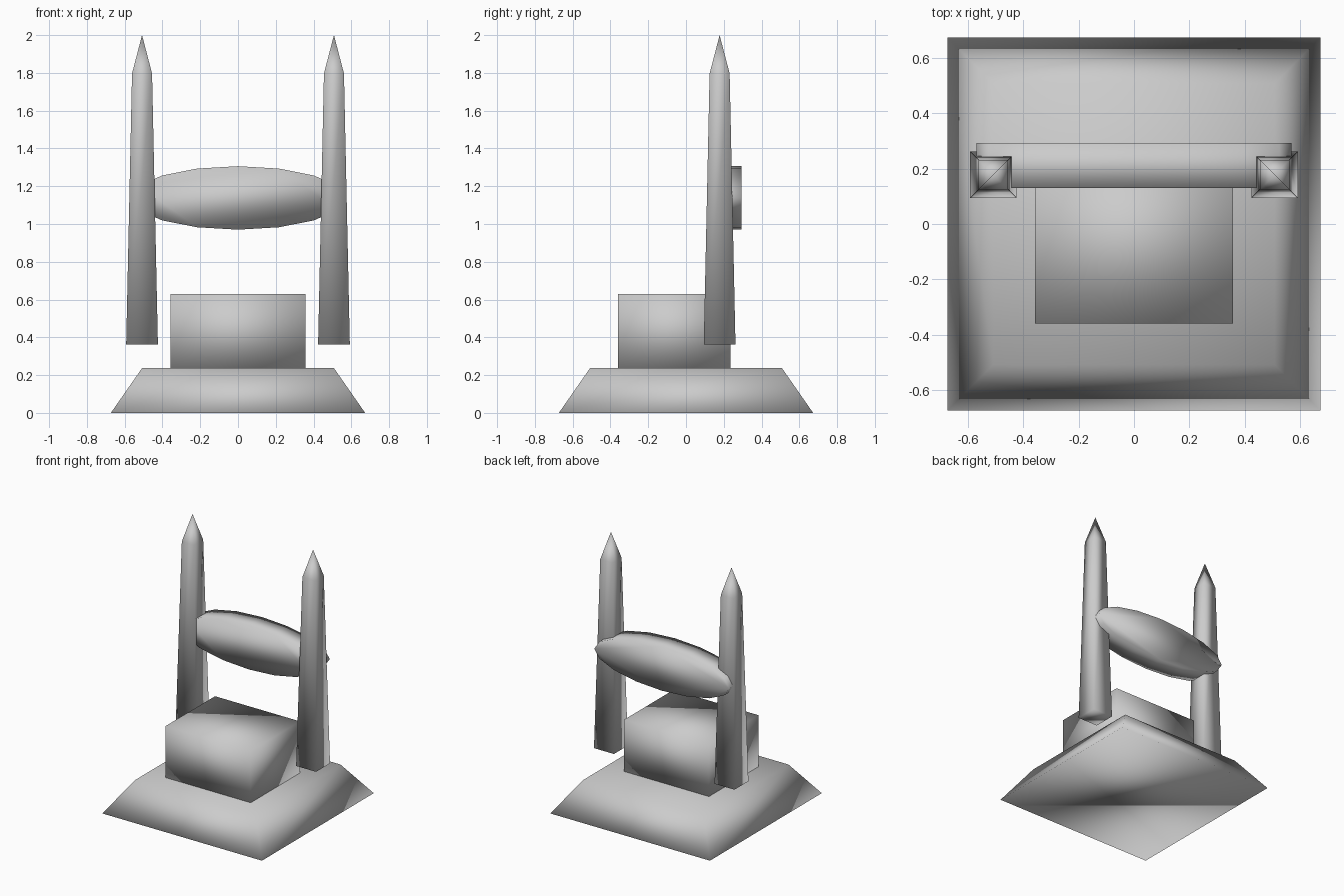
import bpy
import bmesh
import math

if "Cube" in bpy.data.objects:
    bpy.data.objects.remove(bpy.data.objects["Cube"])


def make_object(name, bm):
    """Finish a closed mesh with soft shading across all its faces."""
    bmesh.ops.recalc_face_normals(bm, faces=bm.faces)
    for face in bm.faces:
        face.smooth = True
    mesh = bpy.data.meshes.new(name)
    bm.to_mesh(mesh)
    bm.free()
    obj = bpy.data.objects.new(name, mesh)
    bpy.context.collection.objects.link(obj)
    return obj


def square_stack(name, cx, cy, levels, tip=None):
    """Stack square rings given as (half_x, half_y, z), with an optional point."""
    bm = bmesh.new()
    rings = []
    for hx, hy, z in levels:
        rings.append([bm.verts.new((cx + sx * hx, cy + sy * hy, z))
                      for sx, sy in ((-1, -1), (1, -1), (1, 1), (-1, 1))])
    bm.faces.new(rings[0][::-1])
    for low, high in zip(rings, rings[1:]):
        for i in range(4):
            j = (i + 1) % 4
            bm.faces.new((low[i], low[j], high[j], high[i]))
    if tip is None:
        bm.faces.new(rings[-1])
    else:
        apex = bm.verts.new((cx, cy, tip))
        for i in range(4):
            bm.faces.new((rings[-1][i], rings[-1][(i + 1) % 4], apex))
    return make_object(name, bm)


# Sloped base and the block standing on it
square_stack("base", 0, 0, [(0.673, 0.673, 0), (0.508, 0.508, 0.237)])
square_stack("block", 0, -0.062, [(0.358, 0.297, 0.237), (0.358, 0.297, 0.63)])

# Two tapered pillars with pyramid points
for side, label in ((-1, "left"), (1, "right")):
    square_stack(label + "_pillar", side * 0.508, 0.178,
                 [(0.084, 0.084, 0.362), (0.053, 0.053, 1.797)], tip=2.0)

# Flat oval crosspiece held between the pillars
SIDES = 16
bm = bmesh.new()
front, back = [
    [bm.verts.new((0.568 * math.cos(2 * math.pi * i / SIDES), y,
                   1.138 + 0.168 * math.sin(2 * math.pi * i / SIDES)))
     for i in range(SIDES)]
    for y in (0.13, 0.293)]
bm.faces.new(front)
bm.faces.new(back[::-1])
for i in range(SIDES):
    j = (i + 1) % SIDES
    bm.faces.new((front[i], back[i], back[j], front[j]))
make_object("oval_crosspiece", bm)
